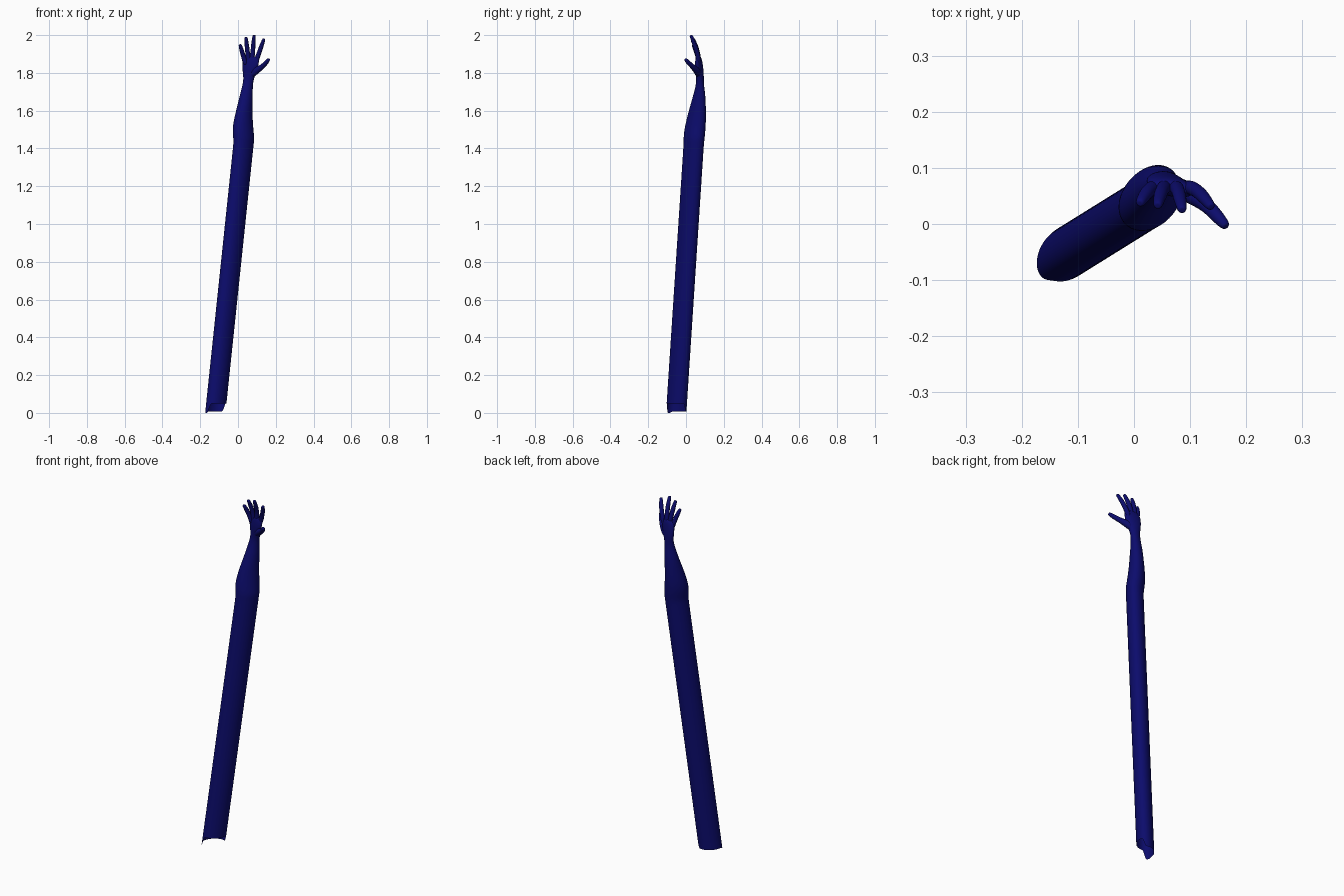
import bpy, bmesh, math
from mathutils import Vector

if "Cube" in bpy.data.objects:
    bpy.data.objects.remove(bpy.data.objects["Cube"])

navy = bpy.data.materials.new("navy blue")
navy.diffuse_color = (0.0035, 0.0035, 0.15, 1)
navy.use_nodes = True
navy.node_tree.nodes["Principled BSDF"].inputs["Base Color"].default_value = navy.diffuse_color


def loft(name, rings, cap_start=False, cap_end=True):
    """Skin a list of equal point rings and smooth the result."""
    bm = bmesh.new()
    vr = [[bm.verts.new(p) for p in r] for r in rings]
    n = len(vr[0])
    for r0, r1 in zip(vr, vr[1:]):
        for i in range(n):
            j = (i + 1) % n
            bm.faces.new((r0[i], r0[j], r1[j], r1[i]))
    for ring, wanted in ((vr[0][::-1], cap_start), (vr[-1], cap_end)):
        if wanted:
            tip = bm.verts.new(sum((v.co for v in ring), Vector()) / n)
            for i in range(n):
                bm.faces.new((ring[i], ring[(i + 1) % n], tip))
    for f in bm.faces:
        f.smooth = True
    me = bpy.data.meshes.new(name)
    bm.to_mesh(me)
    bm.free()
    me.materials.append(navy)
    ob = bpy.data.objects.new(name, me)
    bpy.context.collection.objects.link(ob)
    sub = ob.modifiers.new("smooth", 'SUBSURF')
    sub.levels = sub.render_levels = 2
    return ob


def ellipse(z, cx, cy, a, b, deg, n=28):
    """Flat oval ring with its long axis turned by deg."""
    t = math.radians(deg)
    pts = []
    for i in range(n):
        w = 2 * math.pi * (i + 0.5) / n
        u, v = a * math.cos(w), b * math.sin(w)
        pts.append(Vector((cx + u * math.cos(t) - v * math.sin(t),
                           cy + u * math.sin(t) + v * math.cos(t), z)))
    return pts


def shaft(z):
    """Oval section of the straight upper arm."""
    k = (z - 0.03) / 1.41
    return ellipse(z, -0.117 + 0.148 * k, -0.05 + 0.092 * k, 0.062, 0.045, 45)


# open stepped hem: the back-left half hangs lower
hem = shaft(0.05)
axis = Vector((0.105, 0.065, 1))
for i, p in enumerate(hem):
    w = 2 * math.pi * (i + 0.5) / len(hem)
    if math.sin(w) > 0 or math.cos(w) < -0.95:
        p += axis * (-0.042 - 0.008 * (math.cos(w) < -0.9))

# upper arm, forearm, wrist and palm in one skin
arm = [hem, shaft(0.07), shaft(0.1), shaft(0.75), shaft(1.38), shaft(1.43),
       ellipse(1.455, 0.031, 0.043, 0.064, 0.047, 45),
       ellipse(1.50, 0.026, 0.047, 0.064, 0.047, 46),
       ellipse(1.55, 0.028, 0.054, 0.058, 0.043, 48),
       ellipse(1.60, 0.033, 0.060, 0.050, 0.038, 50),
       ellipse(1.65, 0.040, 0.067, 0.041, 0.034, 45),
       ellipse(1.70, 0.046, 0.072, 0.034, 0.028, 30),
       ellipse(1.765, 0.056, 0.075, 0.026, 0.020, -10),
       ellipse(1.80, 0.061, 0.072, 0.037, 0.020, -18),
       ellipse(1.84, 0.065, 0.068, 0.045, 0.019, -15),
       ellipse(1.87, 0.068, 0.067, 0.045, 0.016, -10),
       ellipse(1.888, 0.070, 0.065, 0.036, 0.011, -8)]
loft("arm_and_palm", arm)


def digit(name, path, n=10):
    """Tapered round finger along (x, y, z, radius) points."""
    pts = [Vector(p[:3]) for p in path]
    rings = []
    for i, p in enumerate(pts):
        d = (pts[min(i + 1, len(pts) - 1)] - pts[max(i - 1, 0)]).normalized()
        u = Vector((0, 1, 0)).cross(d).normalized()
        v = d.cross(u)
        for back, scale in ((0, 1),) if i < len(pts) - 1 else ((0.006, 1), (0.001, 0.65)):
            r = path[i][3] * scale * 1.07
            rings.append([p - d * back + r * (u * math.cos(2 * math.pi * k / n)
                          + v * math.sin(2 * math.pi * k / n)) for k in range(n)])
    loft(name, rings, cap_start=True)


# four fingers: base x, base z, tip x, tip y, tip z
fingers = {"little_finger": (0.036, 1.862, 0.010, 0.036, 1.951),
           "ring_finger": (0.054, 1.878, 0.042, 0.032, 1.990),
           "middle_finger": (0.075, 1.880, 0.086, 0.024, 2.001),
           "index_finger": (0.098, 1.868, 0.138, 0.030, 1.981)}
for name, (bx, bz, tx, ty, tz) in fingers.items():
    path = []
    for t, r in ((-0.2, 0.011), (0.1, 0.013), (0.35, 0.0115),
                 (0.55, 0.012), (0.8, 0.010), (1.0, 0.0085)):
        y = 0.066 + (ty - 0.066) * max(t, 0) ** 1.6
        path.append((bx + (tx - bx) * t, y, bz + (tz - bz) * t, r))
    digit(name, path)

# thumb reaching sideways and forward
digit("thumb", [(0.068, 0.069, 1.785, 0.015), (0.090, 0.061, 1.807, 0.019),
                (0.112, 0.047, 1.822, 0.016), (0.132, 0.032, 1.836, 0.0125),
                (0.148, 0.014, 1.853, 0.012), (0.165, -0.005, 1.874, 0.009)])
